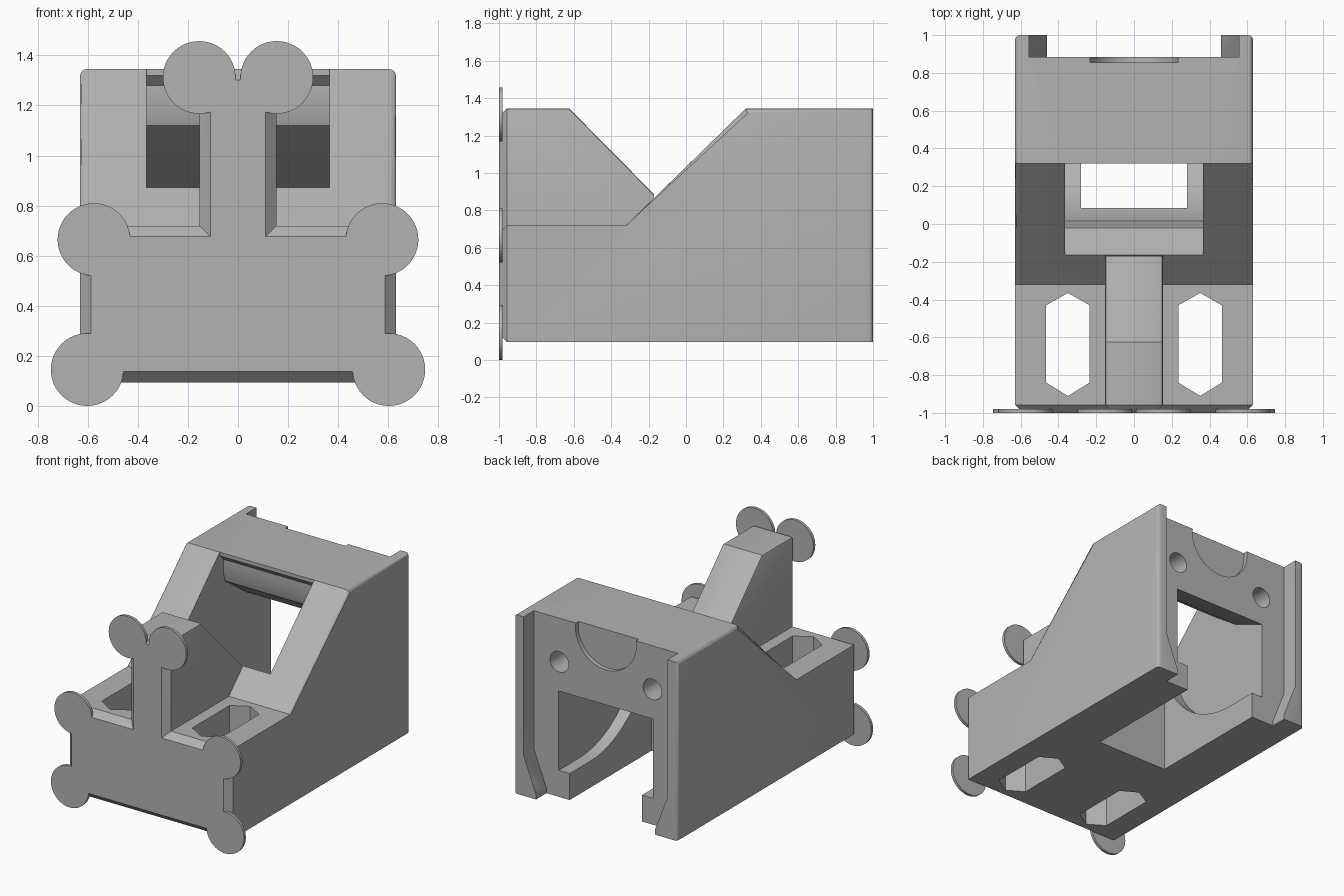
import bpy, bmesh, math
from mathutils import Vector

old = bpy.data.objects.get("Cube")
if old:
    bpy.data.objects.remove(old, do_unlink=True)

gray = bpy.data.materials.new("plain gray")
gray.use_nodes = True
COLOR = (0.45, 0.45, 0.45, 1)
gray.diffuse_color = COLOR
gray.node_tree.nodes["Principled BSDF"].inputs["Base Color"].default_value = COLOR

# Which coordinates a 2D profile point and its depth map onto
PLACE = {
    "x": lambda a, b, d: (d, a, b),
    "y": lambda a, b, d: (a, d, b),
    "z": lambda a, b, d: (a, b, d),
}


def prism(name, points, axis, lo, hi):
    """Extrude a closed profile along an axis."""
    bm = bmesh.new()
    put = PLACE[axis]
    face = bm.faces.new([bm.verts.new(put(a, b, lo)) for a, b in points])
    ext = bmesh.ops.extrude_face_region(bm, geom=[face])
    moved = [g for g in ext["geom"] if isinstance(g, bmesh.types.BMVert)]
    bmesh.ops.translate(bm, verts=moved, vec=Vector(put(0, 0, hi - lo)))
    bmesh.ops.recalc_face_normals(bm, faces=bm.faces)
    mesh = bpy.data.meshes.new(name)
    bm.to_mesh(mesh)
    bm.free()
    mesh.materials.append(gray)
    obj = bpy.data.objects.new(name, mesh)
    bpy.context.collection.objects.link(obj)
    return obj


def circle(a, b, r, n=48):
    return [(a + r * math.cos(2 * math.pi * i / n),
             b + r * math.sin(2 * math.pi * i / n)) for i in range(n)]


def bevel_edges(obj, rule, width, segments):
    """Bevel the edges whose end points satisfy a rule."""
    bm = bmesh.new()
    bm.from_mesh(obj.data)
    edges = [e for e in bm.edges if rule(e.verts[0].co, e.verts[1].co)
             and e.calc_face_angle(0) > 0.5]
    bmesh.ops.bevel(bm, geom=edges, offset=width, segments=segments,
                    profile=0.5, affect="EDGES")
    bm.to_mesh(obj.data)
    bm.free()


def cut(obj, cutters):
    """Subtract the cutters, then remove them."""
    bpy.context.view_layer.objects.active = obj
    for c in cutters:
        c.hide_render = True
        mod = obj.modifiers.new("cut", "BOOLEAN")
        mod.operation = "DIFFERENCE"
        mod.solver = "EXACT"
        mod.object = c
        bpy.ops.object.modifier_apply(modifier=mod.name)
        bpy.data.objects.remove(c, do_unlink=True)


def smooth(obj):
    bpy.ops.object.select_all(action="DESELECT")
    obj.select_set(True)
    bpy.context.view_layer.objects.active = obj
    bpy.ops.object.shade_smooth_by_angle(angle=math.radians(30))


FRONT, BOTTOM, TOP, DECK = -1.0, 0.095, 1.345, 0.72
HALF = 0.63

# Main body: low front deck, sloped arms, tall rear block
body = prism("main_body", [(FRONT, BOTTOM), (1, BOTTOM), (1, TOP), (0.32, TOP),
                           (-0.32, DECK), (FRONT, DECK)], "x", -HALF, HALF)
bevel_edges(body, lambda p, q: max(p.y, q.y) < -0.99, 0.043, 1)
bevel_edges(body, lambda p, q: (abs(p.x) > 0.62 and abs(q.x) > 0.62
                                and min(p.y, q.y) > -0.5 and p.x * q.x > 0),
            0.025, 3)

# Channel between the arms, with a round floor and a slanted ceiling
cy, cz, r = 0.66, 0.96, 0.68
start, end = math.pi + 0.33, math.pi * 1.5
floor = [(cy + r * math.cos(start + (end - start) * i / 20),
          cz + r * math.sin(start + (end - start) * i / 20)) for i in range(21)]
channel = ([(-0.163, 1.6), (-0.163, 0.87), (-0.02, 0.73)] + floor
           + [(1.1, 0.28), (1.1, 0.835), (0.885, 0.835), (0.62, 0.95),
              (0.38, 1.12), (0.36, 1.19), (0.36, 1.28), (0.32, 1.32), (0.32, 1.6)])
cutters = [prism("channel_cutter", channel, "x", -0.365, 0.365)]

# Narrower slot through the floor
cutters.append(prism("slot_cutter", [(-0.02, -0.1), (1.1, -0.1), (1.1, 0.6),
                                     (-0.02, 0.6)], "x", -0.28, 0.28))

# Rear recess that leaves flared side flanges
half = [(0.46, -0.1), (0.46, 0.13), (0.557, 0.38), (0.557, 1.6)]
recess = half + [(-x, z) for x, z in reversed(half)]
cutters.append(prism("rear_recess_cutter", recess, "y", 0.885, 1.1))

# Shallow round seat in the rear wall
cutters.append(prism("round_seat_cutter", circle(0, 1.315, 0.235, 64),
                     "y", 0.855, 1.0))

for s in (-1, 1):
    # Screw holes in the rear wall
    cutters.append(prism("screw_hole_cutter", circle(s * 0.36, 1.04, 0.072, 32),
                         "y", 0.65, 1.0))
    # Long six-sided holes through the deck
    c, w = s * 0.35, 0.115
    hexagon = [(c, -0.91), (c + w, -0.84), (c + w, -0.43), (c, -0.365),
               (c - w, -0.43), (c - w, -0.84)]
    cutters.append(prism("deck_hole_cutter", hexagon, "z", -0.1, 1.0))
cut(body, cutters)
smooth(body)

# Central fin with sloped back and chamfered front edges
fin = prism("center_fin", [(FRONT, 0.6), (-0.17, 0.6), (-0.17, 0.885), (-0.625, TOP),
                           (FRONT, TOP)], "x", -0.153, 0.153)
bevel_edges(fin, lambda p, q: max(p.y, q.y) < -0.99 and max(p.z, q.z) > 0.7,
            0.043, 1)
bevel_edges(fin, lambda p, q: p.x * q.x > 0 and min(p.z, q.z) > 0.8
            and min(p.y, q.y) > -0.97, 0.012, 2)
smooth(fin)

# Thin round pads at the corners of the front face
for level, x, z in (("upper", 0.155, 1.312), ("middle", 0.575, 0.665),
                    ("lower", 0.602, 0.146)):
    for side, s in (("left", 1), ("right", -1)):
        pad = prism(f"{level}_{side}_pad", circle(s * x, z, 0.145),
                    "y", FRONT, FRONT + 0.02)
        smooth(pad)
